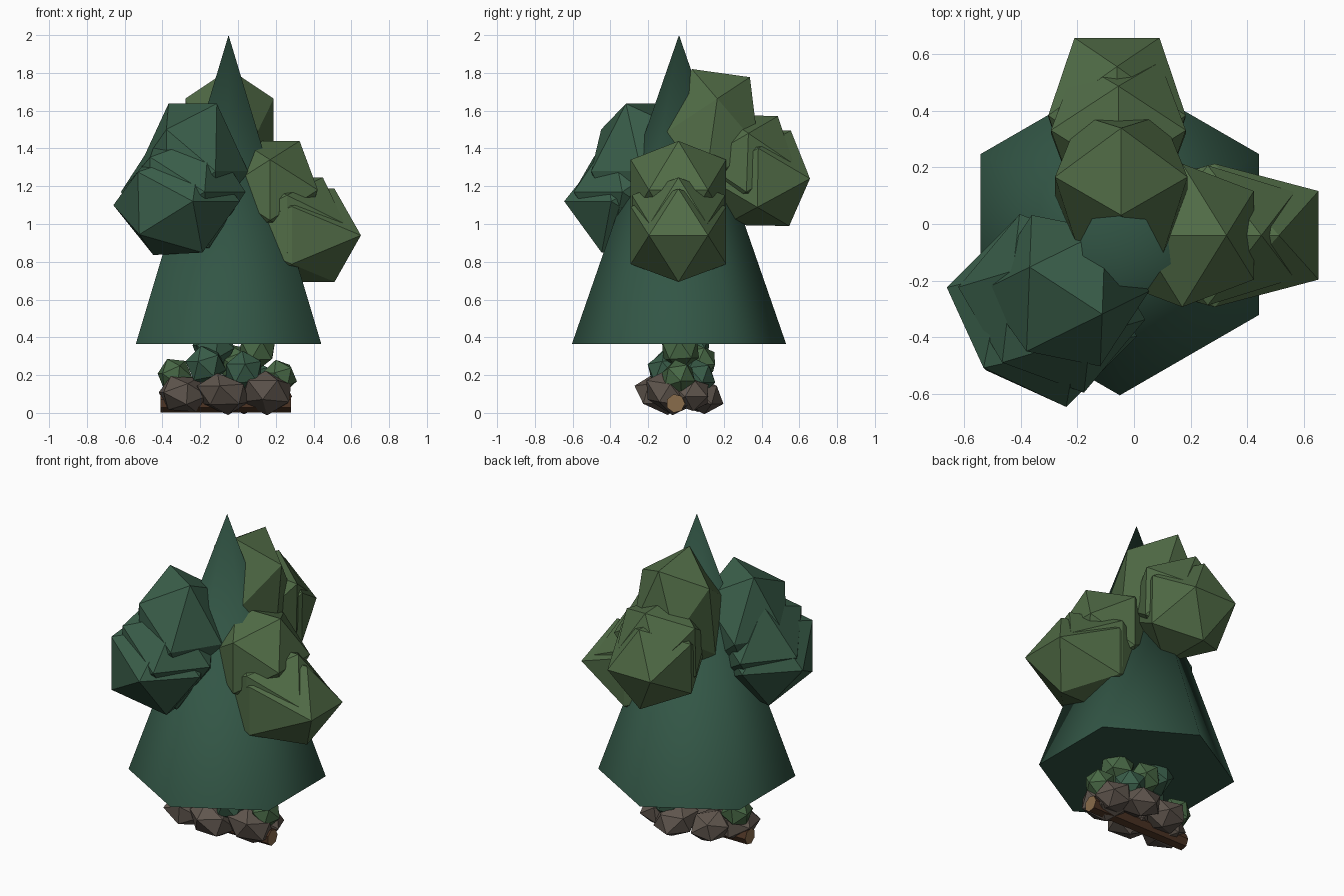
import bpy, bmesh
from math import radians
from mathutils import Matrix

if "Cube" in bpy.data.objects:
    bpy.data.objects.remove(bpy.data.objects["Cube"])


def material(name, rgb):
    m = bpy.data.materials.new(name)
    m.diffuse_color = (*rgb, 1)
    m.use_nodes = True
    m.node_tree.nodes["Principled BSDF"].inputs["Base Color"].default_value = m.diffuse_color
    return m


PINE = material("pine_green", (0.032, 0.092, 0.06))
TEAL = material("teal_leaf", (0.042, 0.112, 0.068))
OLIVE = material("olive_leaf", (0.082, 0.15, 0.062))
MOSS = material("moss_green", (0.065, 0.14, 0.06))
STONE = material("stone", (0.115, 0.092, 0.075))
BARK = material("bark", (0.075, 0.035, 0.018))
WOOD = material("cut_wood", (0.25, 0.15, 0.07))


def finish(name, bm, *mats):
    me = bpy.data.meshes.new(name)
    bm.to_mesh(me)
    bm.free()
    ob = bpy.data.objects.new(name, me)
    bpy.context.collection.objects.link(ob)
    for m in mats:
        me.materials.append(m)
    return ob


def lumps(name, mat, items):
    """One object of overlapping icosahedra: (centre, scale, azimuth, tilt)."""
    bm = bmesh.new()
    for centre, scale, azimuth, tilt in items:
        # the -31.7 degree turn points one icosahedron edge straight outwards
        mtx = (Matrix.Translation(centre)
               @ Matrix.Rotation(radians(azimuth), 4, 'Z')
               @ Matrix.Rotation(radians(tilt), 4, 'Y')
               @ Matrix.Diagonal((*scale, 1))
               @ Matrix.Rotation(radians(-31.72), 4, 'Y'))
        bmesh.ops.create_icosphere(bm, subdivisions=1, radius=1, matrix=mtx)
    return finish(name, bm, mat)


# Six-sided conifer cone, smooth sides and flat base
bm = bmesh.new()
bmesh.ops.create_cone(bm, cap_ends=True, segments=6, radius1=0.567, radius2=0,
                      depth=1.635, matrix=Matrix.Translation((-0.05, -0.037, 1.1825)))
for f in bm.faces:
    f.smooth = len(f.verts) == 3
for e in bm.edges:
    e.smooth = all(len(f.verts) == 3 for f in e.link_faces)
finish("tree_cone", bm, PINE)

# Three foliage clusters stepping down and out of the cone
lumps("right_foliage", OLIVE, [
    ((0.17, -0.04, 1.18), (0.297, 0.297, 0.305), 0, 0),
    ((0.26, -0.04, 1.00), (0.36, 0.29, 0.29), 0, 0),
    ((0.285, -0.04, 0.94), (0.43, 0.297, 0.29), 0, 0)])
lumps("back_foliage", OLIVE, [
    ((-0.045, 0.135, 1.445), (0.295, 0.275, 0.42), 90, 8),
    ((-0.055, 0.325, 1.325), (0.29, 0.28, 0.295), 90, 2),
    ((-0.06, 0.38, 1.245), (0.325, 0.285, 0.297), 90, 1)])
lumps("left_foliage", TEAL, [
    ((-0.24, -0.235, 1.28), (0.29, 0.3, 0.42), 327, 0),
    ((-0.29, -0.28, 1.17), (0.34, 0.32, 0.35), 320, 0),
    ((-0.325, -0.31, 1.11), (0.35, 0.335, 0.315), 315, -2)])

# Fallen log lying along x under the stones
bm = bmesh.new()
bmesh.ops.create_cone(bm, cap_ends=True, segments=7, radius1=0.05, radius2=0.05,
                      depth=0.69, matrix=Matrix.Translation((-0.065, -0.055, 0.05))
                      @ Matrix.Rotation(radians(90), 4, 'Y'))
for f in bm.faces:
    f.material_index = int(len(f.verts) > 4)
finish("log", bm, BARK, WOOD)


def ball(x, y, z, r, turn, squash=1.0):
    return ((x, y, z), (r, r, r * squash), turn, turn * 0.4)


# Stones heaped along both sides of the log
lumps("stones", STONE, [
    ball(-0.29, -0.09, 0.10, 0.14, 10, 0.75),
    ball(-0.08, -0.13, 0.10, 0.15, 50, 0.7),
    ball(0.15, -0.09, 0.105, 0.15, 80, 0.7),
    ball(-0.20, 0.04, 0.10, 0.13, 30, 0.75),
    ball(0.02, 0.07, 0.10, 0.14, 65, 0.7),
    ball(0.17, 0.02, 0.10, 0.12, 20, 0.8)])

# Low shrubs rising from the stones to the underside of the cone
lumps("moss_shrubs", MOSS, [
    ball(-0.335, -0.03, 0.20, 0.095, 15),
    ball(0.22, -0.04, 0.19, 0.095, 40),
    ball(0.10, -0.03, 0.335, 0.11, 70),
    ball(-0.02, 0.07, 0.27, 0.10, 25)])
lumps("teal_shrubs", TEAL, [
    ball(-0.17, -0.08, 0.25, 0.11, 35),
    ball(0.03, -0.10, 0.22, 0.11, 60),
    ball(-0.13, 0.02, 0.35, 0.12, 10),
    ball(0.08, 0.06, 0.19, 0.10, 50)])
